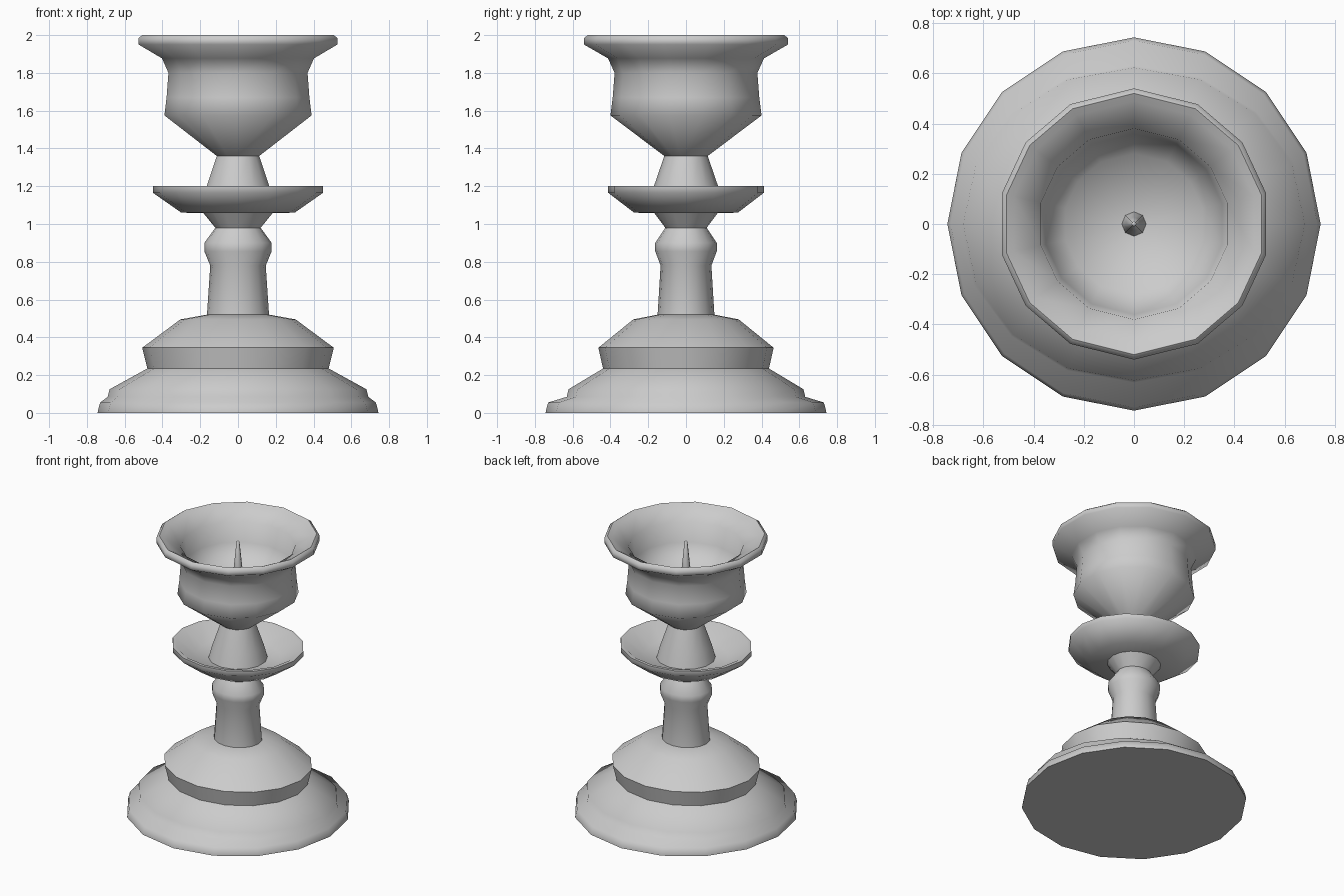
import bpy, bmesh, math

if "Cube" in bpy.data.objects:
    bpy.data.objects.remove(bpy.data.objects["Cube"])


def lathe(name, profile, angles, smooth=60):
    """Spin (rx, ry, z) rings around the z axis; a zero radius closes to a point."""
    bm = bmesh.new()
    rings = []
    for rx, ry, z in profile:
        if rx == 0:
            rings.append([bm.verts.new((0, 0, z))])
        else:
            rings.append([bm.verts.new((rx * math.cos(a), ry * math.sin(a), z)) for a in angles])
    n = len(angles)
    for a, b in zip(rings, rings[1:]):
        for i in range(n):
            j = (i + 1) % n
            if len(a) == 1:
                bm.faces.new((a[0], b[j], b[i]))
            elif len(b) == 1:
                bm.faces.new((a[i], a[j], b[0]))
            else:
                bm.faces.new((a[i], a[j], b[j], b[i]))
    bmesh.ops.recalc_face_normals(bm, faces=bm.faces[:])
    mesh = bpy.data.meshes.new(name)
    bm.to_mesh(mesh)
    bm.free()
    obj = bpy.data.objects.new(name, mesh)
    bpy.context.collection.objects.link(obj)
    bpy.ops.object.select_all(action='DESELECT')
    obj.select_set(True)
    bpy.context.view_layer.objects.active = obj
    bpy.ops.object.shade_smooth_by_angle(angle=math.radians(smooth))
    return obj


def oval(points, squash=0.915):
    return [(r, r * squash, z) for r, z in points]


def rounded(points):
    return oval(points, 1.0)


sixteen = [math.tau * i / 16 for i in range(16)]
# fourteen slightly uneven sides, with corners at front and back
half = [0, 28, 53, 77]
steps = half + [180 - d for d in half[::-1]]
steps += [360 - d for d in steps[1:-1][::-1]]
fourteen = [math.radians(d + 90) for d in steps]

# stepped foot: round bottom rim, slightly oval above
foot = rounded([(0, 0), (0.743, 0), (0.742, 0.01), (0.73, 0.055)])
foot += oval([(0.69, 0.085), (0.68, 0.125), (0.48, 0.235), (0.507, 0.345),
              (0.305, 0.495), (0.165, 0.52), (0, 0.52)])
lathe("foot", foot, sixteen)

# turned stem with a knop
lathe("stem", oval([(0, 0.51), (0.165, 0.51), (0.147, 0.78), (0.178, 0.855),
                    (0.178, 0.90), (0.12, 0.98), (0.185, 1.06), (0, 1.06)]), sixteen)

# dished drip saucer
lathe("drip_saucer", oval([(0, 1.055), (0.30, 1.06), (0.45, 1.165), (0.45, 1.2),
                           (0.425, 1.2), (0.29, 1.115), (0, 1.095)]), sixteen)

# neck and flared candle cup, hollow inside
lathe("candle_cup", rounded([
    (0, 1.08), (0.20, 1.09), (0.17, 1.2), (0.115, 1.36), (0.40, 1.575),
    (0.388, 1.67), (0.378, 1.80), (0.413, 1.877), (0.54, 1.95), (0.54, 1.985),
    (0.52, 2.0), (0.49, 1.985), (0.38, 1.92), (0.36, 1.78), (0.28, 1.68),
    (0.06, 1.62), (0, 1.62)]), fourteen)

# candle spike
lathe("candle_spike", rounded([(0, 1.60), (0.05, 1.61), (0.028, 1.77),
                               (0.01, 1.95), (0, 1.96)]),
      [math.tau * i / 8 for i in range(8)])
